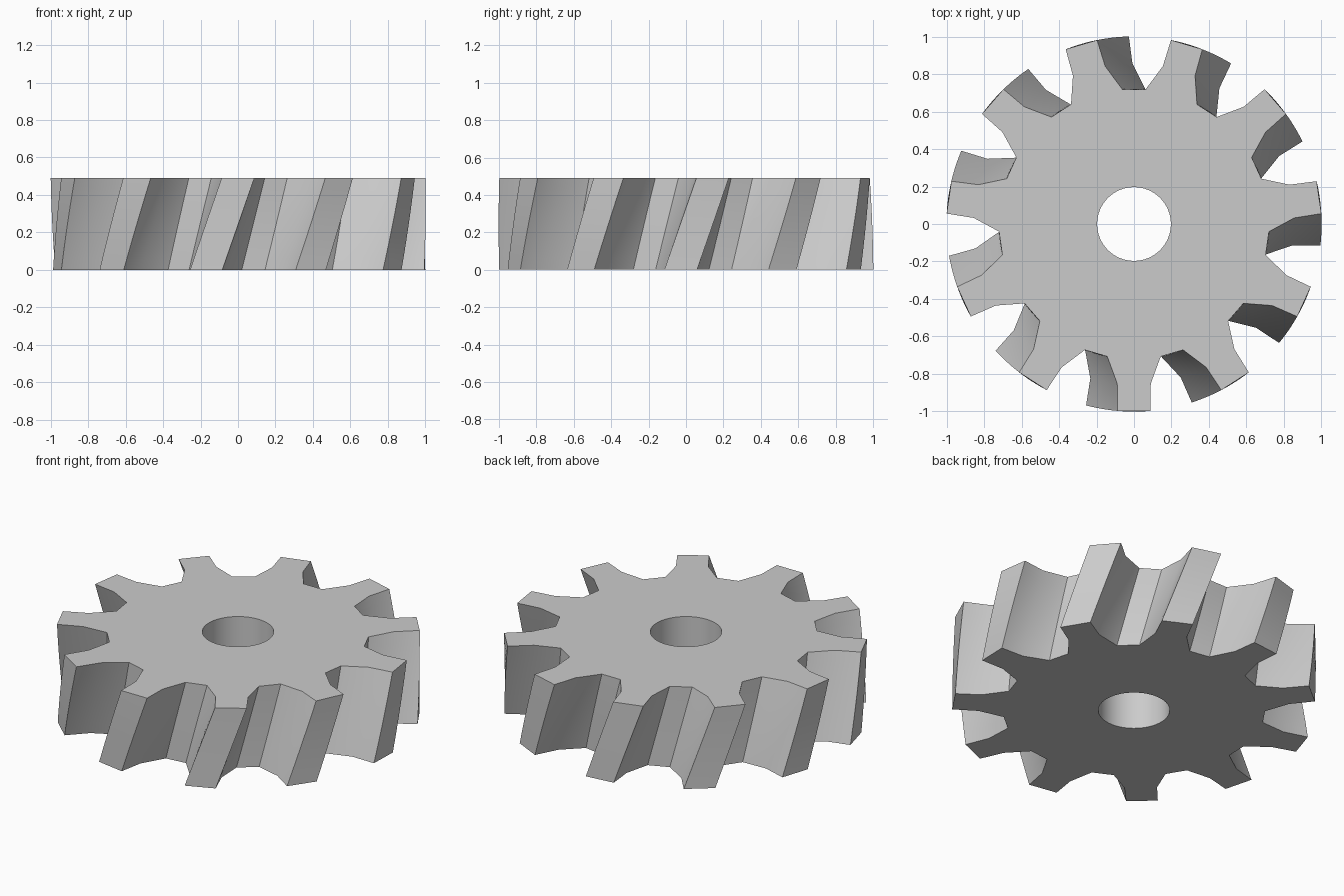
import bpy, bmesh
from math import sin, cos, radians, pi

if "Cube" in bpy.data.objects:
    bpy.data.objects.remove(bpy.data.objects["Cube"])

TEETH, HEIGHT, SLICES = 11, 0.49, 8
TWIST = radians(9.8)            # top is turned this far past the bottom
BORE_R, BORE_SIDES = 0.197, 64
# one tooth: (radius, angle from tooth centre in degrees)
HALF = [(0.722, 11.4), (0.857, 6.0), (1.002, 5.0)]
TOOTH = [(r, -a) for r, a in HALF] + [(r, a) for r, a in reversed(HALF)]

bm = bmesh.new()


def ring(points, z):
    return [bm.verts.new((r * cos(a), r * sin(a), z)) for r, a in points]


def skin(lower, upper, flip=False):
    n = len(lower)
    for i in range(n):
        j = (i + 1) % n
        f = [lower[i], lower[j], upper[j], upper[i]]
        bm.faces.new(f[::-1] if flip else f)


# helical toothed rim
rings = []
for s in range(SLICES + 1):
    t = s / SLICES
    turn = -pi / 2 - TWIST * (1 - t)
    pts = [(r, turn + k * 2 * pi / TEETH + radians(a))
           for k in range(TEETH) for r, a in TOOTH]
    rings.append(ring(pts, HEIGHT * t))
for lo, up in zip(rings, rings[1:]):
    skin(lo, up)

# centre bore
circle = [(BORE_R, 2 * pi * i / BORE_SIDES) for i in range(BORE_SIDES)]
bore = [ring(circle, 0), ring(circle, HEIGHT)]
skin(bore[0], bore[1], flip=True)

# flat end faces between rim and bore
for outer, inner in ((rings[0], bore[0]), (rings[-1], bore[1])):
    edges = []
    for loop in (outer, inner):
        for i, v in enumerate(loop):
            edges.append(bm.edges.get((v, loop[(i + 1) % len(loop)])))
    bmesh.ops.triangle_fill(bm, edges=edges, use_beauty=True)
bmesh.ops.recalc_face_normals(bm, faces=bm.faces)

mesh = bpy.data.meshes.new("helical_gear")
bm.to_mesh(mesh)
bm.free()
gear = bpy.data.objects.new("helical_gear", mesh)
bpy.context.collection.objects.link(gear)

# smooth bore and flanks, sharp tooth edges
bpy.context.view_layer.objects.active = gear
gear.select_set(True)
bpy.ops.object.shade_smooth_by_angle(angle=radians(30))
